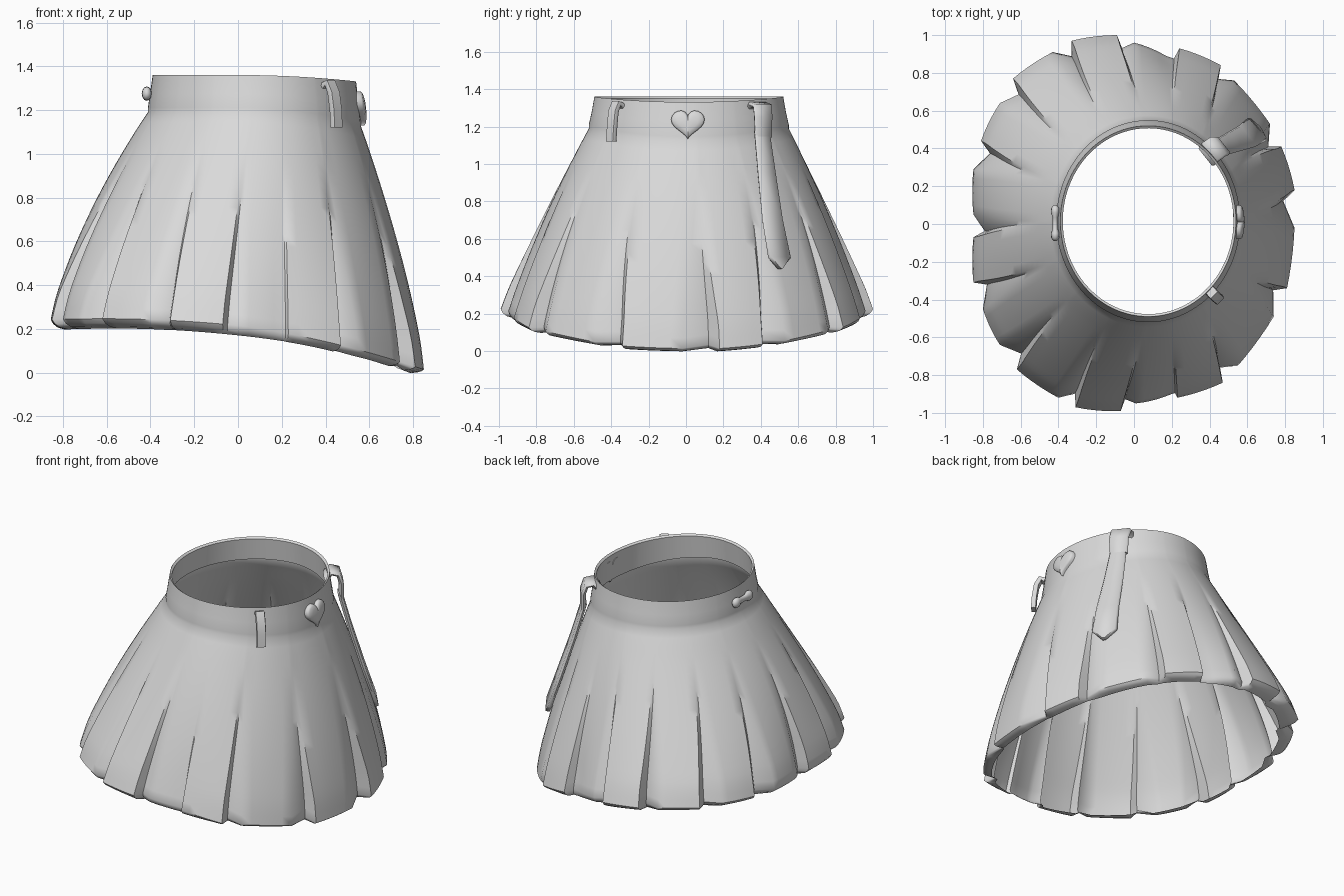
import bpy, bmesh, math
from mathutils import Vector

cube = bpy.data.objects.get("Cube")
if cube:
    bpy.data.objects.remove(cube)

GREY = (0.7, 0.7, 0.7, 1.0)
cloth = bpy.data.materials.new("light_grey_cloth")
cloth.use_nodes = True
cloth.diffuse_color = GREY
cloth.node_tree.nodes["Principled BSDF"].inputs["Base Color"].default_value = GREY


def loft(name, rings, closed=True, angle=40):
    """Join equal rings of points into a skin, capped when closed."""
    n = len(rings[0])
    verts = [tuple(v) for ring in rings for v in ring]
    faces = []
    for r in range(len(rings) - 1):
        for c in range(n):
            d = (c + 1) % n
            faces.append((r * n + c, (r + 1) * n + c, (r + 1) * n + d, r * n + d))
    if closed:
        last = (len(rings) - 1) * n
        faces += [tuple(range(n)), tuple(last + c for c in reversed(range(n)))]
    mesh = bpy.data.meshes.new(name)
    mesh.from_pydata(verts, [], faces)
    mesh.materials.append(cloth)
    if closed:
        bm = bmesh.new()
        bm.from_mesh(mesh)
        bmesh.ops.recalc_face_normals(bm, faces=bm.faces)
        bm.to_mesh(mesh)
        bm.free()
    mesh.shade_smooth()
    mesh.set_sharp_from_angle(angle=math.radians(angle))
    obj = bpy.data.objects.new(name, mesh)
    bpy.context.collection.objects.link(obj)
    return obj


def ribbon(name, path, widths, side, thick):
    """Flat strap with rounded edges swept along a path."""
    side = Vector(side).normalized()
    pts = [Vector(p) for p in path]
    rings = []
    for i, p in enumerate(pts):
        along = pts[min(i + 1, len(pts) - 1)] - pts[max(i - 1, 0)]
        out = side.cross(along).normalized() * thick / 2
        w = side * widths[i] / 2
        inner = w * .85
        rings.append([p - inner - out, p + inner - out, p + w, p + inner + out,
                      p - inner + out, p - w])
    return loft(name, rings, angle=60)


# Hem corners of each box pleat, counter-clockwise
pleats = [
    ((.81, -.34), (.85, -.02)), ((.85, .18), (.78, .41)),
    ((.72, .53), (.53, .76)), ((.46, .84), (.24, .93)),
    ((.17, .89), (0, .96)), ((-.09, 1), (-.33, .97)),
    ((-.43, .91), (-.64, .77)), ((-.71, .64), (-.81, .44)),
    ((-.85, .29), (-.85, .05)), ((-.85, -.07), (-.85, -.31)),
    ((-.8, -.45), (-.71, -.64)), ((-.62, -.77), (-.4, -.92)),
    ((-.31, -.97), (-.07, -.99)), ((.01, -.95), (.2, -.9)),
    ((.23, -.92), (.47, -.84)), ((.55, -.75), (.74, -.49)),
]
pleats = [(Vector(a), Vector(b)) for a, b in pleats]


def ellipse_size(p):
    return math.hypot(p.x / .84, p.y / .97)


def groove_floor(b, a):
    """Fold line tucked in beside the more prominent of two corners."""
    low, high = sorted((b, a), key=ellipse_size)
    depth = min(.07, (a - b).length * .6)
    return low.lerp(high, .75) * (1 - depth)


# Each column pairs a hem point with the direction it leaves the waist;
# the folds narrow to a point at the top
columns = []
for i, (a, b) in enumerate(pleats):
    before = pleats[i - 1][1].lerp(a, .5)
    after = b.lerp(pleats[(i + 1) % len(pleats)][0], .5)
    for f in (0, .2, .4, .6, .8, 1):
        columns.append((a.lerp(b, f) * (1 + .03 * f * (1 - f)),
                        before.lerp(after, .04 + .92 * f)))
    columns.append((groove_floor(b, pleats[(i + 1) % len(pleats)][0]), after))


def waist(theta, rx, ry):
    return Vector((.075 + rx * math.cos(theta), .015 + ry * math.sin(theta)))


def skirt_column(h, start):
    theta = math.atan2(start.y / .97, start.x / .84)
    smooth = Vector((.815 * math.cos(theta), .945 * math.sin(theta)))
    col = []

    def put(p, z):
        col.append(Vector((p.x, p.y, z)))

    # Waistband with a folded inner lip
    top = waist(theta, .465, .505)
    low = waist(theta, .487, .535)
    z_top = 1.36 - .1 * max(top.x, 0) ** 2
    z_low = 1.19 - .2 * max(low.x, 0) ** 2
    put(waist(theta, .465, .508), z_low + .02)
    put(waist(theta, .452, .492), z_top - .01)
    put(top, z_top)
    put(waist(theta, .477, .52), (z_top + z_low) / 2)
    put(low, z_low + .02)

    # Flared body, pleats deepening towards the hem
    z_hem = .17 - .1 * h.x - (.12 if h.x > 0 else .08) * h.x ** 2
    fold = min(.045, .045 - .035 * h.x)
    bulge = .25 + .35 * math.cos(theta) ** 2
    rows = 20
    for r in range(rows + 1):
        t = r / rows
        depth = min(max((t - .16) / .72, 0), 1)
        f = t + bulge * t * (1 - t)
        put(low.lerp(smooth.lerp(h, depth), f),
            z_low + (z_hem + fold - z_low) * t)

    # Rounded hem turned inwards
    under = h.normalized() * (h.length * .3 + .7 * smooth.length * .95)
    for inset, rise in ((.18, .55), (.5, .2), (1, 0)):
        put(h.lerp(under, inset), z_hem + fold * rise)
    return col


skirt = [skirt_column(h, start) for h, start in columns]
loft("pleated_skirt", list(zip(*skirt)), closed=False, angle=45)

# Front belt loop
ribbon("front_belt_loop",
       [(.40, -.35, 1.31), (.42, -.372, 1.325), (.437, -.388, 1.28),
        (.447, -.395, 1.2), (.45, -.4, 1.12)],
       [.06] * 5, (.7, .7, 0), .028)

# Back belt loop and the strap hanging from it
tangent = (.62, -.78, 0)
ribbon("back_belt_loop",
       [(.385, .36, 1.28), (.41, .385, 1.318), (.445, .41, 1.308),
        (.465, .413, 1.25), (.465, .413, 1.14)],
       [.13, .13, .13, .12, .11], tangent, .028)
ribbon("hanging_strap",
       [(.46, .405, 1.18), (.52, .432, .95), (.595, .463, .7),
        (.65, .5, .5), (.66, .505, .44)],
       [.1, .12, .14, .155, .02], tangent, .026)

# Domed heart badge
steps = 32
rings = []
for scale, lift in ((1, -.02), (1, .014), (.9, .022), (.6, .028), (.25, .031)):
    ring = []
    for k in range(steps):
        a = 2 * math.pi * k / steps
        y = 16 * math.sin(a) ** 3
        z = (13 * math.cos(a) - 4 * math.cos(2 * a)
             - 2 * math.cos(3 * a) - math.cos(4 * a))
        y, z = y * scale * .0056, z * scale * .0056
        ring.append(Vector((.553 + lift - .12 * z, .01 + y, 1.22 + z)))
    rings.append(ring)
loft("heart_badge", rings, angle=50)

# Bar badge with rounded ends
rings = []
for y, r in ((-.09, .012), (-.075, .03), (-.05, .033), (-.025, .02),
             (.035, .02), (.06, .033), (.085, .03), (.1, .012)):
    rings.append([Vector((-.417 + .7 * r * math.cos(k * math.pi / 6), y,
                          1.275 + r * math.sin(k * math.pi / 6)))
                  for k in range(12)])
loft("bar_badge", rings, angle=60)
